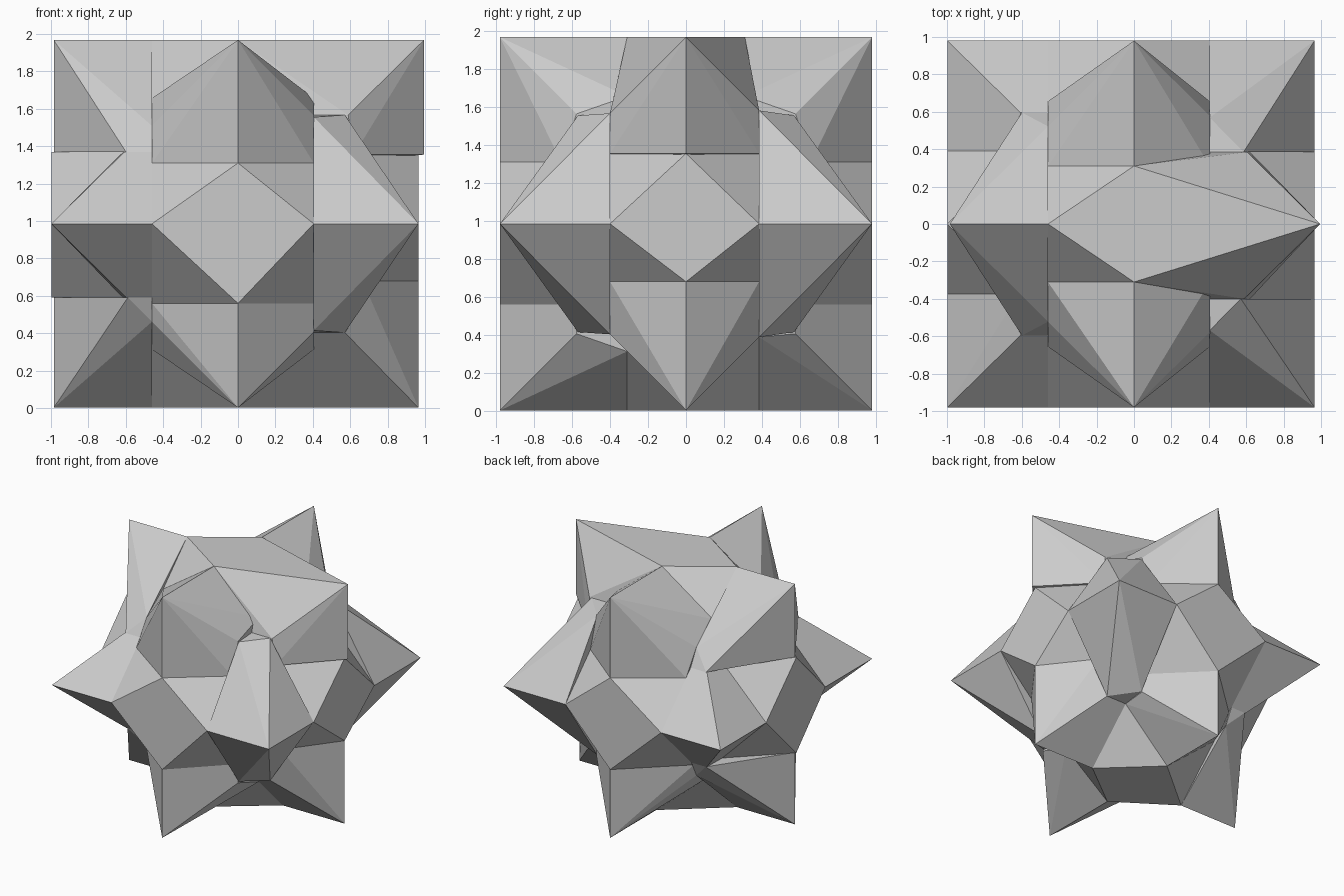
import bpy, bmesh
from mathutils import Vector

if "Cube" in bpy.data.objects:
    bpy.data.objects.remove(bpy.data.objects["Cube"])

CZ = 0.985          # height of the star's centre
B = 9.0             # open limit


def hull_points(pts, cut=None):
    """Convex hull of pts, optionally cut by plane (co, outward normal)."""
    if len(pts) < 4:
        return []
    bm = bmesh.new()
    for p in pts:
        bm.verts.new(p)
    bmesh.ops.convex_hull(bm, input=bm.verts[:])
    if cut:
        bmesh.ops.bisect_plane(bm, geom=bm.verts[:] + bm.edges[:] + bm.faces[:], dist=1e-5,
                               plane_co=cut[0], plane_no=cut[1], clear_outer=True)
    out = [v.co.copy() for v in bm.verts]
    bm.free()
    return out


def octahedron(axis, half):
    """Flattened octahedron: square base across the axis, one apex each way."""
    a, b = [i for i in range(3) if i != axis]
    pts = []
    for s in (-1, 1):
        for t in (-1, 1):
            p = Vector((0, 0, 0))
            p[a], p[b] = s * half[a], t * half[b]
            pts.append(p)
        p = Vector((0, 0, 0))
        p[axis] = s * half[axis]
        pts.append(p)
    return [p + Vector((0, 0, CZ)) for p in pts]


def chunk_points(xr, yr, zr, sx):
    """Points of the twelve-spiked star (three octahedra) inside a box."""
    result = []
    for axis in range(3):
        pts = octahedron(axis, (sx, 0.98, 0.983))
        for i, (lo, hi) in enumerate((xr, yr, zr)):
            for val, sign in ((lo, -1), (hi, 1)):
                if abs(val) < B:
                    co, no = Vector((0, 0, 0)), Vector((0, 0, 0))
                    co[i], no[i] = val, sign
                    pts = hull_points(pts, (co, no))
        result += pts
    return result


def chunk(name, *boxes):
    """One convex piece wrapped around the star parts in the given boxes."""
    bm = bmesh.new()
    for box in boxes:
        for p in chunk_points(*box):
            bm.verts.new(p)
    bmesh.ops.remove_doubles(bm, verts=bm.verts[:], dist=1e-4)
    r = bmesh.ops.convex_hull(bm, input=bm.verts[:])
    junk = {g for g in r["geom_interior"] + r["geom_unused"] if isinstance(g, bmesh.types.BMVert)}
    bmesh.ops.delete(bm, geom=list(junk), context='VERTS')
    bmesh.ops.dissolve_limit(bm, angle_limit=0.01, verts=bm.verts[:], edges=bm.edges[:])
    bmesh.ops.recalc_face_normals(bm, faces=bm.faces[:])
    me = bpy.data.meshes.new(name)
    bm.to_mesh(me)
    bm.free()
    bpy.context.collection.objects.link(bpy.data.objects.new(name, me))


ALL = (-B, B)
LEFT, MID, RIGHT = (-B, -0.46), (-0.46, 0.405), (0.405, B)

# left pieces: upper and lower spikes, then front, centre and back
chunk("left_upper_spike", (LEFT, ALL, (1.37, B), 0.985))
chunk("left_lower_spike", (LEFT, ALL, (-B, 0.59), 0.985))
for n, yr in (("front_spike", (-B, -0.375)), ("core", (-0.375, 0.39)), ("back_spike", (0.39, B))):
    chunk("left_" + n, (LEFT, yr, (0.59, 1.37), 0.998))

# middle pieces: core running front to back, and spikes above and below
chunk("centre_core", (MID, ALL, (0.56, 1.31), 0.985))
for n, zr, ys in (("upper", (1.31, B), (-0.31, 0.31)), ("lower", (-B, 0.56), (-0.31, 0.385))):
    chunk("front_%s_spike" % n, (MID, (-B, ys[0]), zr, 0.985))
    chunk("back_%s_spike" % n, (MID, (ys[1], B), zr, 0.985))
chunk("bottom_core", (MID, (-0.31, 0.385), (-B, 0.56), 0.985))

# top middle and right upper spike form one piece
chunk("top_right_spike", (MID, (-0.31, 0.31), (1.31, B), 0.995),
      (RIGHT, (-0.40, 0.385), (1.355, B), 0.995))

# right pieces: front and back spikes, centre and lower spike
chunk("right_front_spike", (RIGHT, (-B, -0.40), ALL, 0.965))
chunk("right_back_spike", (RIGHT, (0.385, B), ALL, 0.965))
chunk("right_core", (RIGHT, (-0.40, 0.385), (0.68, 1.355), 0.965))
chunk("right_lower_spike", (RIGHT, (-0.40, 0.385), (-B, 0.68), 0.965))
